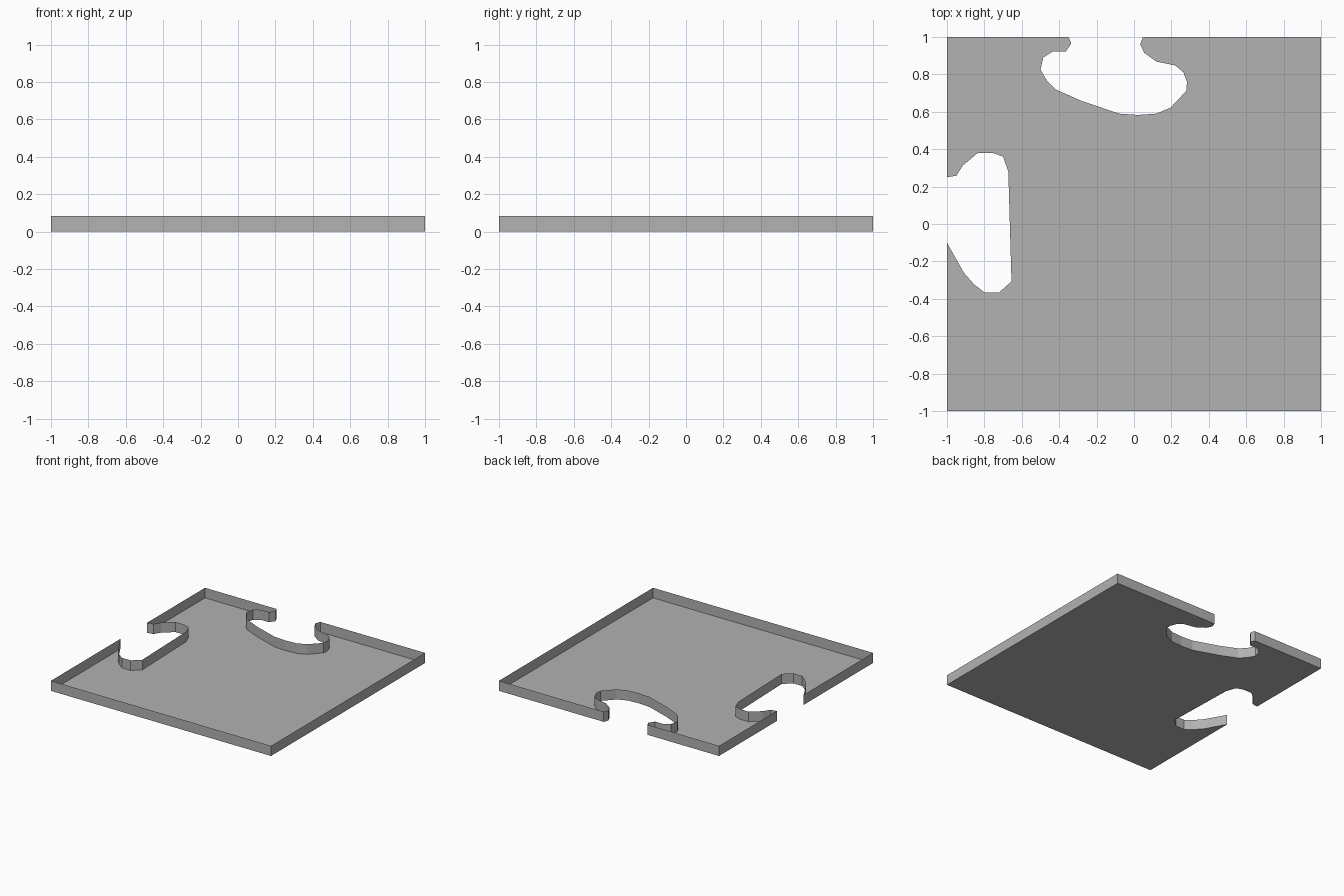
import bpy, bmesh

if "Cube" in bpy.data.objects:
    bpy.data.objects.remove(bpy.data.objects["Cube"])

HEIGHT = 0.083

# Notch in the back edge, left to right
back_notch = [(-.35, 1), (-.335, .965), (-.365, .922), (-.435, .922), (-.485, .89),
              (-.50, .825), (-.465, .765), (-.42, .72), (-.285, .66), (-.08, .59),
              (.02, .583), (.12, .59), (.195, .622), (.28, .712), (.283, .76),
              (.265, .81), (.22, .848), (.12, .868), (.055, .915), (.033, .96), (.048, 1)]

# Notch in the left edge, front to back
left_notch = [(-1, -.10), (-.91, -.26), (-.855, -.323), (-.80, -.365), (-.72, -.365),
              (-.655, -.307), (-.672, .28), (-.70, .36), (-.755, .38), (-.835, .38),
              (-.915, .313), (-.95, .258), (-1, .25)]

# Full outline, clockwise seen from above so the floor faces down
outline = [(-1, -1)] + left_notch + [(-1, 1)] + back_notch + [(1, 1), (1, -1)]

bm = bmesh.new()

# Thin floor following the outline
low = [bm.verts.new((x, y, 0)) for x, y in outline]
floor = bm.faces.new(low)

# Thin upright rim around the outline, open at the top
high = [bm.verts.new((x, y, HEIGHT)) for x, y in outline]
n = len(outline)
for i in range(n):
    j = (i + 1) % n
    bm.faces.new((low[j], low[i], high[i], high[j]))

# Split the concave floor into clean triangles
bmesh.ops.triangulate(bm, faces=[floor])

mesh = bpy.data.meshes.new("notched_tray")
bm.to_mesh(mesh)
bm.free()
tray = bpy.data.objects.new("notched_tray", mesh)
bpy.context.collection.objects.link(tray)

# Darker grey
grey = bpy.data.materials.new("dark_grey")
grey.diffuse_color = (0.445, 0.445, 0.445, 1)
grey.use_nodes = True
grey.node_tree.nodes["Principled BSDF"].inputs["Base Color"].default_value = grey.diffuse_color
mesh.materials.append(grey)
